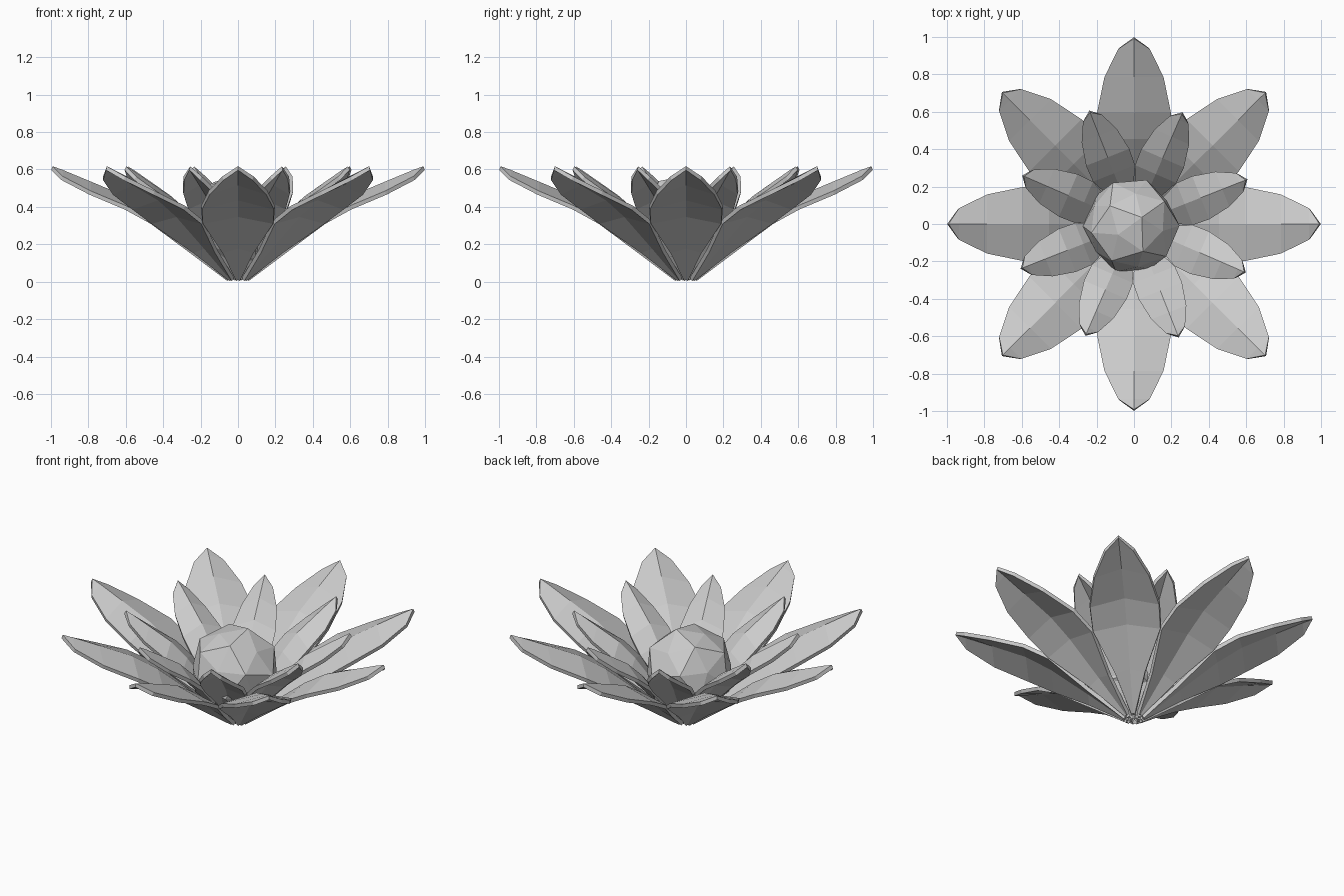
import bpy, bmesh, math
from mathutils import Vector, Matrix

if "Cube" in bpy.data.objects:
    bpy.data.objects.remove(bpy.data.objects["Cube"])

# Petal rows: radius, half width, ridge height, rim height
ROWS = [(.05, .012, .018, .012), (.25, .085, .185, .162), (.46, .19, .355, .318),
        (.60, .195, .445, .395), (.79, .155, .525, .475), (.94, .08, .587, .553)]
TIP = (.995, 0, .607)


def make_object(name, bm):
    mesh = bpy.data.meshes.new(name)
    bm.to_mesh(mesh)
    bm.free()
    ob = bpy.data.objects.new(name, mesh)
    bpy.context.collection.objects.link(ob)
    return ob


def petal(name, angle, reach, width):
    # Ridged leaf shape, thickened evenly
    bm = bmesh.new()
    rows = [[bm.verts.new((r * reach, w * width * s, rim if s else ridge))
             for s in (-1, 0, 1)] for r, w, ridge, rim in ROWS]
    for a, b in zip(rows, rows[1:]):
        for i in (0, 1):
            bm.faces.new((a[i], b[i], b[i + 1], a[i + 1]))
    tip = bm.verts.new((TIP[0] * reach, 0, TIP[2]))
    for i in (0, 1):
        bm.faces.new((rows[-1][i], tip, rows[-1][i + 1]))
    bmesh.ops.recalc_face_normals(bm, faces=bm.faces)
    ob = make_object(name, bm)
    ob.rotation_euler.z = angle
    mod = ob.modifiers.new("thickness", 'SOLIDIFY')
    mod.thickness = .022
    mod.offset = 0


# Two rings of eight petals
for k in range(8):
    petal(f"outer_petal_{k + 1}", math.radians(45 * k), 1, 1)
    petal(f"inner_petal_{k + 1}", math.radians(45 * k + 21.5), .65, .62)

# Faceted flower centre: twelve shallow five-sided peaks on a ball
ico = bmesh.new()
bmesh.ops.create_icosphere(ico, subdivisions=1, radius=1)
bm = bmesh.new()
for f in ico.faces:
    bm.verts.new(f.calc_center_median().normalized() * .26)
for v in ico.verts:
    bm.verts.new(v.co.normalized() * .235)
ico.free()
bmesh.ops.convex_hull(bm, input=bm.verts)
tilt = Vector((0, 0, 1)).rotation_difference(Vector((-.3, -.2, .93)))
bmesh.ops.transform(bm, matrix=Matrix.Translation((-.015, -.01, .325)) @ tilt.to_matrix().to_4x4(), verts=bm.verts)
make_object("flower_centre", bm)
